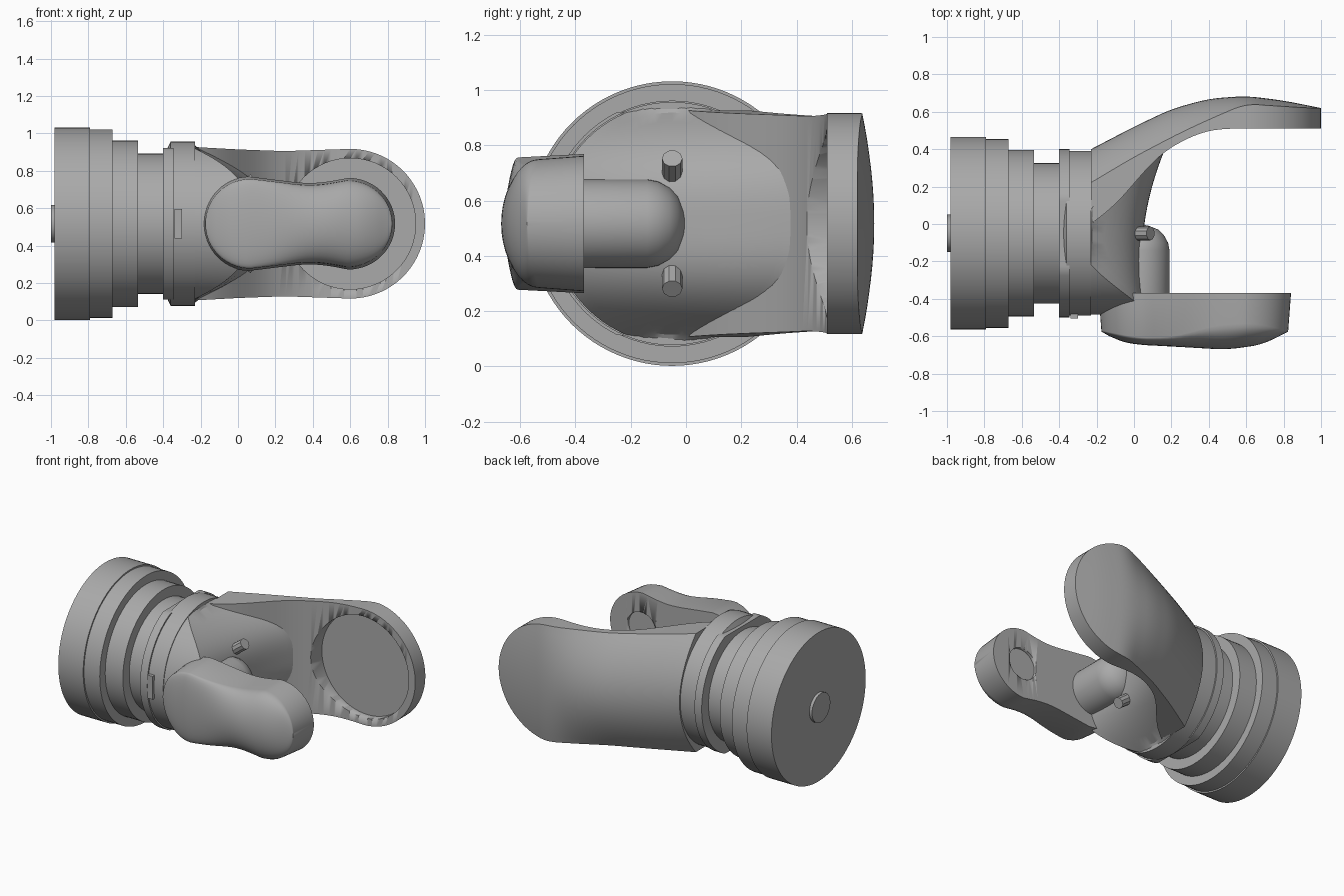
import bpy, bmesh, math
from mathutils import Vector

cube = bpy.data.objects.get("Cube")
if cube:
    bpy.data.objects.remove(cube)

grey = bpy.data.materials.new("plain_grey")
grey.use_nodes = True
grey.diffuse_color = (0.4, 0.4, 0.4, 1)
grey.node_tree.nodes["Principled BSDF"].inputs["Base Color"].default_value = (0.4, 0.4, 0.4, 1)

CY, CZ = -0.05, 0.517   # main axis runs along x through here


def finish(name, bm):
    bmesh.ops.recalc_face_normals(bm, faces=bm.faces)
    mesh = bpy.data.meshes.new(name)
    bm.to_mesh(mesh)
    bm.free()
    mesh.materials.append(grey)
    ob = bpy.data.objects.new(name, mesh)
    bpy.context.collection.objects.link(ob)
    bpy.ops.object.select_all(action='DESELECT')
    ob.select_set(True)
    bpy.context.view_layer.objects.active = ob
    bpy.ops.object.shade_smooth_by_angle(angle=math.radians(30))
    return ob


def loft(name, loops):
    """Skin a row of closed loops and cap both ends."""
    bm = bmesh.new()
    rows = [[bm.verts.new(p) for p in loop] for loop in loops]
    n = len(rows[0])
    for a, b in zip(rows, rows[1:]):
        for i in range(n):
            j = (i + 1) % n
            bm.faces.new((a[i], a[j], b[j], b[i]))
    bm.faces.new(rows[0])
    bm.faces.new(rows[-1])
    return finish(name, bm)


def lathe(name, origin, axis, profile, sides=64):
    """Turn (distance, radius) pairs about an axis."""
    q = Vector(axis).to_track_quat('Z', 'Y')
    angles = [math.tau * i / sides for i in range(sides)]
    return loft(name, [[Vector(origin) + q @ Vector((r * math.cos(a), r * math.sin(a), t))
                        for a in angles] for t, r in profile])


def curve(points):
    """Softened piecewise linear function of x."""
    def lin(x):
        if x <= points[0][0]:
            return points[0][1]
        for (x0, y0), (x1, y1) in zip(points, points[1:]):
            if x <= x1:
                return y0 + (y1 - y0) * (x - x0) / (x1 - x0)
        return points[-1][1]

    def soft(x):
        w = min(0.06, max(0, x - points[0][0]), max(0, points[-1][0] - x))
        return sum(lin(x + w * k / 2) for k in range(-2, 3)) / 5
    return soft


def cut_round(target, origin, axis, depth, radius):
    cutter = lathe("cutter", origin, axis, [(0, radius), (depth, radius)])
    mod = target.modifiers.new("recess", 'BOOLEAN')
    mod.operation, mod.solver, mod.object = 'DIFFERENCE', 'EXACT', cutter
    bpy.context.view_layer.objects.active = target
    bpy.ops.object.modifier_apply(modifier=mod.name)
    bpy.data.objects.remove(cutter)


# Stepped turned base
steps = [(-0.98, -0.79, 0.515), (-0.79, -0.67, 0.505), (-0.67, -0.535, 0.445),
         (-0.535, -0.39, 0.375), (-0.36, -0.23, 0.44)]
profile = [(x, r) for x0, x1, r in steps for x in (x0, x1)]
lathe("stepped_base", (0, CY, CZ), (1, 0, 0), profile, 96)
lathe("rear_boss", (0, CY, CZ), (1, 0, 0), [(-1.0, 0.1), (-0.97, 0.1)], 48)

# Collar with flattened top and bottom
collar = []
for x in (-0.4, -0.345):
    ring = []
    for i in range(96):
        a = math.tau * i / 96
        z = max(-0.405, min(0.405, 0.45 * math.sin(a)))
        ring.append((x, CY + 0.45 * math.cos(a), CZ + z))
    collar.append(ring)
loft("flat_collar", collar)

# Fork body with a saddle shaped end
def saddle(dy, dz):
    return max(-0.24, 0.05 - 0.29 * (abs(dz) / 0.41) ** 3 + 0.35 * dy * dy + 0.1 * dy)


body = []
for k in range(14):
    r = 0.435 * (1 if k < 1 else (14 - k) / 13 + 0.0005)
    r = min(r, 0.435)
    ring = []
    for i in range(80):
        a = math.tau * i / 80
        dy, dz = r * math.cos(a), r * math.sin(a)
        ring.append((-0.25 if k == 0 else saddle(dy, dz), CY + dy, CZ + dz))
    body.append(ring)
loft("fork_body", body)

# Wide rear arm with a crowned outer face and round end
inner = curve([(-0.23, 0.0), (-0.1, 0.1), (0.08, 0.31), (0.15, 0.38), (0.25, 0.44),
               (0.36, 0.49), (0.47, 0.51), (1.0, 0.51)])
outer = curve([(-0.23, 0.4), (0.0, 0.52), (0.2, 0.615), (0.4, 0.67), (0.6, 0.685),
               (0.8, 0.66), (1.0, 0.62)])
crown = curve([(-0.23, 0.17), (0.2, 0.16), (0.4, 0.115), (0.6, 0.04), (1.0, 0.04)])
half = curve([(-0.23, 0.41), (0.0, 0.397), (0.25, 0.388), (0.45, 0.395), (0.6, 0.4)])
stations = [(-0.23 + 0.83 * i / 24, half(-0.23 + 0.83 * i / 24)) for i in range(24)]
for i in range(19):
    a = math.radians(88 * i / 18)
    stations.append((0.6 + 0.4 * math.sin(a), 0.4 * math.cos(a)))
sections = []
for x, h in stations:
    vs = [h * (i / 8 - 1) for i in range(17)]
    loop = [(x, outer(x) - crown(x) * (v / 0.4) ** 2, CZ + v) for v in vs]
    loop += [(x, inner(x), CZ + h), (x, inner(x), CZ - h)]
    sections.append(loop)
rear_arm = loft("rear_arm", sections)
cut_round(rear_arm, (0.6, 0.2, CZ), (0, 1, 0), 0.36, 0.35)

# Narrow front arm with a waist and a domed cover
edge = curve([(-0.19, -0.57), (0.02, -0.61), (0.2, -0.605), (0.45, -0.54), (0.65, -0.53),
              (0.84, -0.57)])
top = curve([(-0.19, -0.575), (-0.1, -0.625), (0.0, -0.645), (0.2, -0.655), (0.5, -0.672),
             (0.7, -0.645), (0.84, -0.575)])
waist = curve([(0.06, 0.252), (0.2, 0.235), (0.36, 0.215), (0.46, 0.22), (0.59, 0.245)])
arcs = [math.radians(87 * i / 14) for i in range(15)]
stations = [(0.06 - 0.25 * math.sin(a), 0.252 * math.cos(a)) for a in reversed(arcs)]
stations += [(0.06 + 0.53 * i / 14, waist(0.06 + 0.53 * i / 14)) for i in range(1, 14)]
stations += [(0.59 + 0.25 * math.sin(a), 0.245 * math.cos(a)) for a in arcs]
sections = []
for x, h in stations:
    xs = 0.325 + (x - 0.325) * 0.97
    loop = [(x, -0.37, CZ - h)]
    for i in range(21):
        a = math.pi * i / 20
        y = edge(x) + (min(top(x), edge(x)) - edge(x)) * math.sin(a)
        loop.append((xs, y, CZ - 0.95 * h * math.cos(a)))
    loop.append((x, -0.37, CZ + h))
    sections.append(loop)
front_arm = loft("front_arm", sections)
cut_round(front_arm, (0.6, -0.3, CZ), (0, -1, 0), 0.09, 0.11)

# Rounded pivot between front arm and body
lathe("pivot_peg", (0.03, 0, CZ), (0, 1, 0),
      [(-0.4, 0.16), (-0.14, 0.16), (-0.1, 0.152), (-0.06, 0.13), (-0.03, 0.1),
       (-0.01, 0.05), (0, 0.005)], 48)

# Two small pins, mirrored above and below the axis
for name, side in (("upper_pin", 1), ("lower_pin", -1)):
    lathe(name, (-0.04, CY, CZ + side * 0.14), (0.8, 0, 0.6 * side),
          [(0, 0.037), (0.16, 0.037)], 10)

# Small plate on the front of the collar
plate = [[(x, y, CZ + z) for x, z in ((-0.34, -0.08), (-0.3, -0.08), (-0.3, 0.08), (-0.34, 0.08))]
         for y in (-0.46, -0.505)]
loft("front_plate", plate)
